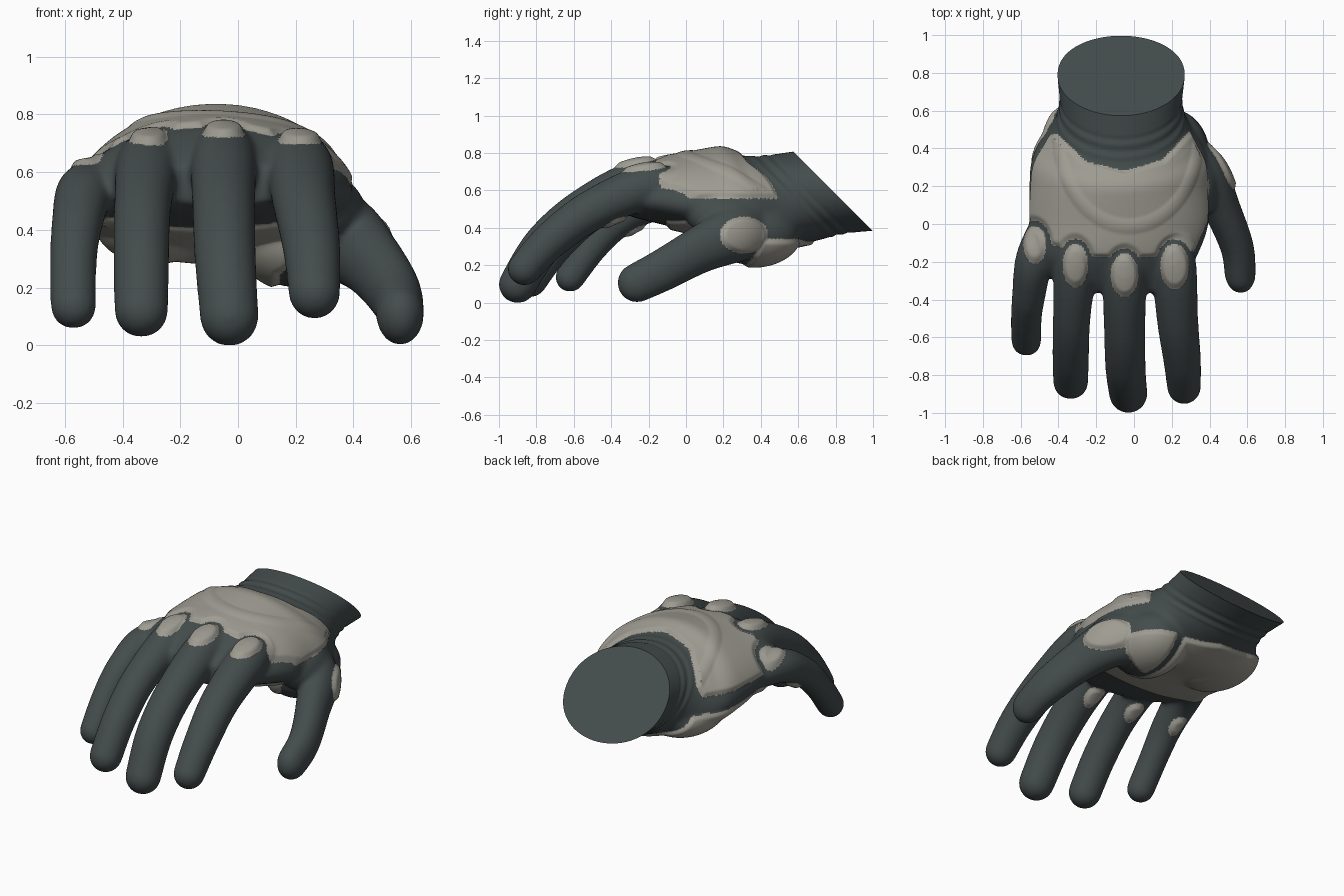
import bpy, bmesh, math
from mathutils import Vector

if "Cube" in bpy.data.objects:
    bpy.data.objects.remove(bpy.data.objects["Cube"])


def material(name, rgb):
    m = bpy.data.materials.new(name)
    m.diffuse_color = (*rgb, 1)
    m.use_nodes = True
    m.node_tree.nodes["Principled BSDF"].inputs["Base Color"].default_value = m.diffuse_color
    return m


dark = material("dark grey fabric", (0.058, 0.072, 0.072))
light = material("light grey padding", (0.342, 0.332, 0.287))


def spline(rows, steps):
    """Smooth (Catmull-Rom) sampling through rows of numbers."""
    rows = [Vector(r) for r in rows]
    out = []
    for i in range(len(rows) - 1):
        a, b, c, d = rows[max(i - 1, 0)], rows[i], rows[i + 1], rows[min(i + 2, len(rows) - 1)]
        for k in range(steps):
            t = k / steps
            out.append(0.5 * (2 * b + (c - a) * t + (2 * a - 5 * b + 4 * c - d) * t * t
                              + (3 * b - a - 3 * c + d) * t ** 3))
    return out + [rows[-1]]


bm = bmesh.new()


def loft(rings):
    """Closed skin through rings of points."""
    vs = [[bm.verts.new(p) for p in r] for r in rings]
    n = len(vs[0])
    for a, b in zip(vs, vs[1:]):
        for i in range(n):
            bm.faces.new((a[i], a[(i + 1) % n], b[(i + 1) % n], b[i]))
    bm.faces.new(vs[0])
    bm.faces.new(vs[-1][::-1])


def limb(path, width=1.0, n=32):
    """Finger with a round tip; path rows are x, y, z, radius."""
    pts = spline(path, 8)
    rings = []

    def ring(c, t, r):
        side = t.cross(Vector((0, 0, 1))).normalized()
        up = side.cross(t).normalized()
        rings.append([c + side * (r * width * math.cos(a)) + up * (r * math.sin(a))
                      for a in (2 * math.pi * i / n for i in range(n))])

    for i, p in enumerate(pts):
        t = (pts[min(i + 1, len(pts) - 1)].xyz - pts[max(i - 1, 0)].xyz).normalized()
        ring(p.xyz, t, p.w)
    for k in range(1, 8):
        a = k * math.pi / 2 / 7.3
        ring(p.xyz + t * (p.w * math.sin(a)), t, p.w * math.cos(a))
    loft(rings)


def blob(centre, radii):
    res = bmesh.ops.create_uvsphere(bm, u_segments=32, v_segments=16, radius=1)
    for v in res["verts"]:
        v.co = Vector([c + r * q for c, r, q in zip(centre, radii, v.co)])


# Hand body and wrist: y, centre x, half width, centre z, height up, height down, backward lean
body = [(-0.36, -0.05, 0.26, 0.56, 0.08, 0.07, 0), (-0.28, -0.09, 0.36, 0.55, 0.15, 0.09, 0),
        (-0.16, -0.10, 0.44, 0.55, 0.215, 0.12, 0), (0.0, -0.08, 0.475, 0.53, 0.265, 0.14, 0),
        (0.2, -0.08, 0.475, 0.51, 0.31, 0.16, 0.2), (0.36, -0.075, 0.46, 0.51, 0.315, 0.21, 0.5),
        (0.5, -0.07, 0.365, 0.55, 0.24, 0.22, 0.8), (0.62, -0.07, 0.325, 0.58, 0.21, 0.21, 1),
        (0.785, -0.068, 0.338, 0.60, 0.212, 0.212, 1), (0.88, -0.068, 0.345, 0.61, 0.215, 0.215, 1)]
rings = []
for y, cx, rx, cz, rt, rb, lean in spline(body, 6):
    ring = []
    arch = 1.15 if y < 0.45 else 1.0
    for i in range(64):
        c, s = math.cos(i * math.pi / 32), math.sin(i * math.pi / 32)
        x = cx + rx * c
        dz = rt * s ** arch if s > 0 else -rb * abs(s) ** 0.9
        ring.append((x, y - lean * dz, cz + dz))
    rings.append(ring)
loft(rings)

# Little, ring, middle and index finger, then thumb
limb([(-0.42, 0.08, 0.50, 0.08), (-0.52, -0.16, 0.54, 0.10), (-0.555, -0.36, 0.44, 0.09),
      (-0.57, -0.5, 0.30, 0.082), (-0.57, -0.62, 0.14, 0.08)])
limb([(-0.30, 0.0, 0.61, 0.09), (-0.31, -0.2, 0.63, 0.112), (-0.33, -0.5, 0.49, 0.10),
      (-0.335, -0.7, 0.31, 0.097), (-0.335, -0.835, 0.125, 0.094)])
limb([(-0.05, 0.0, 0.63, 0.09), (-0.05, -0.24, 0.655, 0.115), (-0.05, -0.54, 0.51, 0.11),
      (-0.045, -0.76, 0.32, 0.107), (-0.03, -0.90, 0.102, 0.102)])
limb([(0.18, 0.0, 0.60, 0.09), (0.21, -0.2, 0.625, 0.118), (0.23, -0.5, 0.50, 0.11),
      (0.255, -0.72, 0.34, 0.10), (0.265, -0.865, 0.185, 0.09)])
limb([(0.2, 0.40, 0.42, 0.15), (0.365, 0.27, 0.375, 0.155), (0.465, 0.08, 0.29, 0.128),
      (0.545, -0.12, 0.18, 0.114), (0.562, -0.262, 0.11, 0.106)], width=0.78)
# Heel of the palm on both sides
blob((0.20, 0.36, 0.38), (0.20, 0.25, 0.175))
blob((-0.29, 0.40, 0.42), (0.19, 0.26, 0.12))
# Web between thumb and hand
blob((0.32, 0.2, 0.47), (0.12, 0.2, 0.12))

bmesh.ops.recalc_face_normals(bm, faces=bm.faces)
mesh = bpy.data.meshes.new("glove")
bm.to_mesh(mesh)
bm.free()
glove = bpy.data.objects.new("glove", mesh)
bpy.context.collection.objects.link(glove)
bpy.context.view_layer.objects.active = glove
glove.select_set(True)

# Fuse the parts into one soft skin
fuse = glove.modifiers.new("fuse", "REMESH")
fuse.mode = "VOXEL"
fuse.voxel_size = 0.01
soft = glove.modifiers.new("soften", "SMOOTH")
soft.factor, soft.iterations = 0.5, 30
for name in ("fuse", "soften"):
    bpy.ops.object.modifier_apply(modifier=name)


def ellipse(u, v, cu, cv, ru, rv):
    return (math.hypot((u - cu) / ru, (v - cv) / rv) - 1) * min(ru, rv)


def polygon(x, y, pts):
    """Signed distance to an outline, negative inside."""
    best, inside = 9.0, False
    for (ax, ay), (bx, by) in zip(pts, pts[1:] + pts[:1]):
        ex, ey = bx - ax, by - ay
        t = max(0, min(1, ((x - ax) * ex + (y - ay) * ey) / (ex * ex + ey * ey)))
        best = min(best, math.hypot(x - ax - t * ex, y - ay - t * ey))
        if (ay > y) != (by > y) and x < ax + (y - ay) * ex / ey:
            inside = not inside
    return -best if inside else best


knuckles = [(-0.525, -0.11, 0.06, 0.10), (-0.31, -0.22, 0.067, 0.115),
            (-0.05, -0.27, 0.073, 0.115), (0.215, -0.225, 0.075, 0.12)]
finger_pads = [(-0.55, -0.27, 0.045, 0.06), (-0.32, -0.38, 0.05, 0.065),
               (-0.05, -0.41, 0.055, 0.07), (0.22, -0.38, 0.055, 0.07)]
back_outline = [(-0.62, -0.02), (-0.5, -0.02), (-0.43, -0.11), (-0.2, -0.175), (0.08, -0.175),
                (0.32, -0.14), (0.39, 0.02), (0.45, 0.3), (0.40, 0.5), (0.31, 0.51), (0.15, 0.34),
                (-0.05, 0.28), (-0.25, 0.33), (-0.41, 0.48), (-0.5, 0.46), (-0.62, 0.2)]
palm_outline = [(-0.65, 0.03), (-0.45, -0.09), (0.2, -0.11), (0.32, 0.0), (0.15, 0.2),
                (0.13, 0.6), (-0.1, 0.7), (-0.42, 0.7), (-0.65, 0.5)]
heel_outline = [(0.18, 0.30), (0.36, 0.36), (0.46, 0.46), (0.40, 0.64), (0.18, 0.64)]


def padding(p, n):
    """Distance to the nearest padded area, negative inside it."""
    x, y, z = p
    if z > 0.5 and n.z > 0:
        panel = max(polygon(x, y, back_outline), 0.56 - z)
        d = panel
        for cx, cy, rx, ry in knuckles:
            d = max(d, -ellipse(x, y, cx, cy, rx + 0.025, ry + 0.025))
        return min([d] + [ellipse(x, y, *k) for k in knuckles])
    d = 9.0
    if n.z < 0.1:
        d = min(ellipse(x, y, *k) + max(0, n.z + 0.2) for k in finger_pads)
    if z < 0.5:
        d = min(d, max(polygon(x, y, palm_outline), z - 0.47, y + z - 1.02))
        d = min(d, max(polygon(x, y, heel_outline), z - 0.345, y + z - 0.98))
    if x > 0.36 and n.x > 0:
        d = min(d, ellipse(y, z, 0.31, 0.365, 0.13, 0.097))
    return d


# Cut the wrist along a slanted plane and close it
bm = bmesh.new()
bm.from_mesh(glove.data)
bmesh.ops.bisect_plane(bm, geom=bm.verts[:] + bm.edges[:] + bm.faces[:], dist=0.0005,
                       plane_co=(0, 0.785, 0.60), plane_no=(0, 1, 1), clear_outer=True)
bmesh.ops.holes_fill(bm, edges=[e for e in bm.edges if e.is_boundary], sides=0)
bm.normal_update()

# Raise the padding, the curved rib on the back and the wrist folds
dist, moves = {}, {}
for v in bm.verts:
    x, y, z = v.co
    d = dist[v] = padding(v.co, v.normal)
    lift = 0.016 * max(0, min(1, -d / 0.022))
    if d < -0.02 and z > 0.6:
        rib = abs(math.hypot((x + 0.03) / 0.36, (y - 0.45) / 0.46) - 1)
        lift += 0.007 * max(0, 1 - (rib / 0.09) ** 2)
    s = y + z
    if 1.12 < s < 1.26 and y > 0.3:
        lift += 0.003 * math.sin((s - 1.12) / 0.14 * 4 * math.pi)
    moves[v] = v.normal * lift
for f in bm.faces:
    f.material_index = int(len(f.verts) < 9 and sum(dist[v] for v in f.verts) < 0)
for v, m in moves.items():
    v.co += m
low = min(v.co.z for v in bm.verts)
for v in bm.verts:
    v.co.z -= low
while len(glove.data.materials) < 2:
    glove.data.materials.append(None)
glove.data.materials[0] = dark
glove.data.materials[1] = light
bm.to_mesh(glove.data)
bm.free()
bpy.ops.object.shade_smooth_by_angle(angle=math.radians(45))
